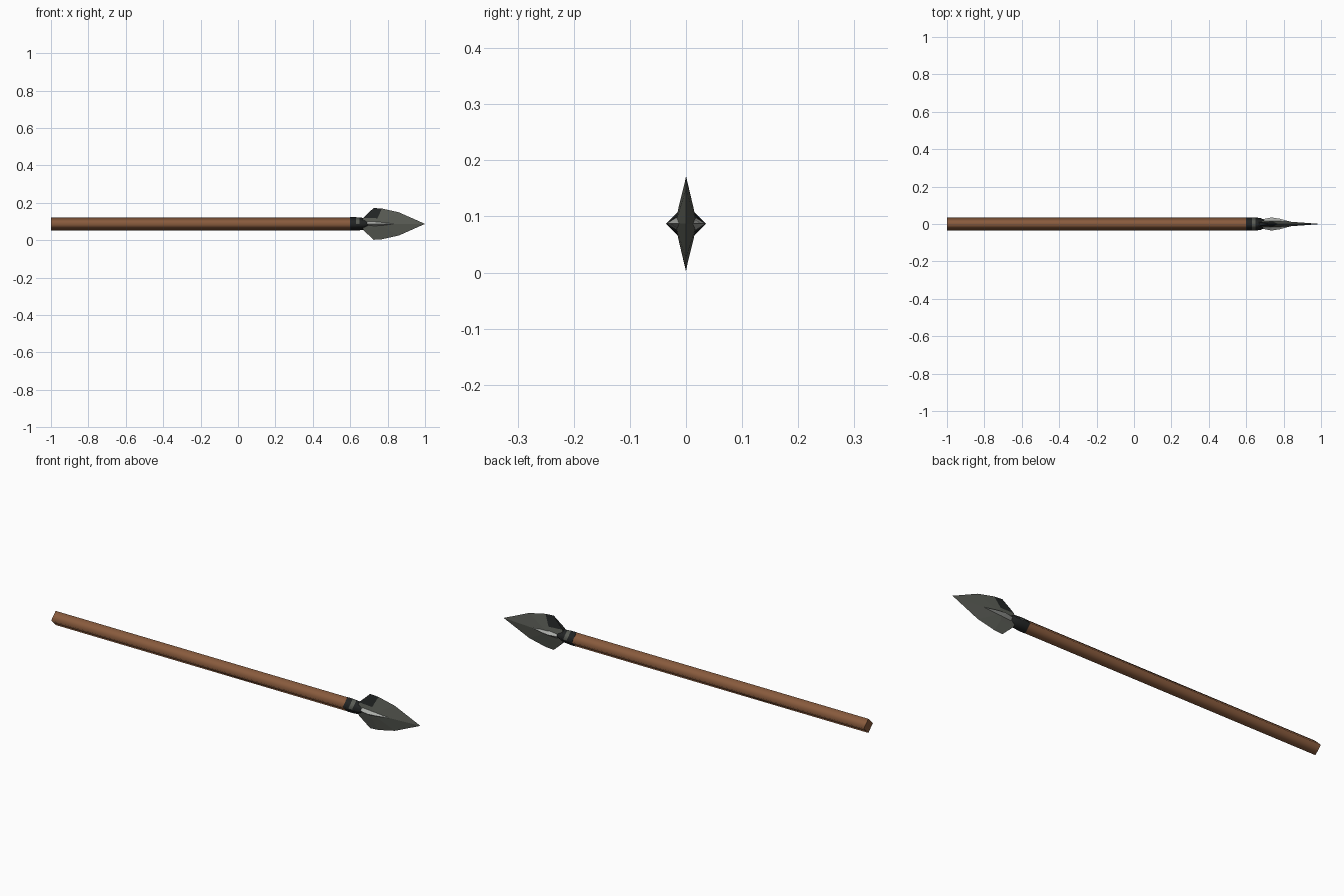
import bpy

if "Cube" in bpy.data.objects:
    bpy.data.objects.remove(bpy.data.objects["Cube"])

ZC = 0.087  # height of the spear's axis


def material(name, rgb):
    m = bpy.data.materials.new(name)
    m.diffuse_color = (*rgb, 1)
    m.use_nodes = True
    m.node_tree.nodes["Principled BSDF"].inputs["Base Color"].default_value = m.diffuse_color
    return m


WOOD = material("brown wood", (0.25, 0.105, 0.047))
STONE = material("grey green stone", (0.10, 0.106, 0.09))
PALE = material("pale stone", (0.40, 0.41, 0.39))
DARK = material("dark binding", (0.016, 0.018, 0.018))


def make(name, verts, faces, mats, smooth=False):
    me = bpy.data.meshes.new(name)
    me.from_pydata([(x, y, z + ZC) for x, y, z in verts], [], [f for f, _ in faces])
    for m in mats:
        me.materials.append(m)
    for p, (f, mi) in zip(me.polygons, faces):
        p.material_index = mi
        p.use_smooth = smooth and len(f) == 4 and p.normal.x ** 2 < 0.8
    ob = bpy.data.objects.new(name, me)
    bpy.context.collection.objects.link(ob)
    return ob


def diamond_rod(name, sections, mats, rule=lambda i, k: 0, smooth=True):
    """Four-sided rod along x; sections are (x, half y, half z)."""
    verts, faces = [], []
    for x, ry, rz in sections:
        verts += [(x, ry, 0), (x, 0, rz), (x, -ry, 0), (x, 0, -rz)]
    n = len(sections)
    for i in range(n - 1):
        for k in range(4):
            a, b = 4 * i + k, 4 * i + (k + 1) % 4
            faces.append(((a, b, b + 4, a + 4), rule(i, k)))
    faces.append(((3, 2, 1, 0), rule(0, 3)))
    e = 4 * (n - 1)
    faces.append(((e, e + 1, e + 2, e + 3), rule(n - 2, 3)))
    return make(name, verts, faces, mats, smooth)


# Wooden shaft
diamond_rod("shaft", [(-1, 0.035, 0.035), (0.6, 0.035, 0.035)], [WOOD])

# Binding: dark, with a grey band showing on the upper faces
diamond_rod("binding",
            [(0.6, 0.036, 0.036), (0.63, 0.036, 0.036), (0.65, 0.035, 0.034),
             (0.675, 0.032, 0.032), (0.70, 0.022, 0.022)],
            [DARK, STONE], lambda i, k: 1 if i == 1 and k < 2 else 0)

# Pale raised spine on both sides of the blade
diamond_rod("blade_spine",
            [(0.67, 0.022, 0.024), (0.735, 0.035, 0.022), (0.78, 0.028, 0.016),
             (0.86, 0.006, 0.002)], [PALE], smooth=False)

# Blade: one quarter, repeated on both sides and both edges
QUARTER = [(0.665, 0.017, 0), (0.745, 0.019, 0), (1.0, 0, 0),       # ridge
           (0.67, 0.010, 0.033), (0.745, 0.013, 0.030),             # mid line
           (0.725, 0, 0.085), (0.77, 0, 0.082), (0.86, 0, 0.062),   # edge
           (0.67, 0, 0.033)]                                        # rear
FACES = [(0, 1, 4, 3), (3, 4, 6, 5), (1, 2, 7), (1, 7, 6, 4), (3, 5, 8)]
verts, faces = [], []
for sy in (1, -1):
    for sz in (1, -1):
        o = len(verts)
        verts += [(x, y * sy, z * sz) for x, y, z in QUARTER]
        for j, f in enumerate(FACES):
            f = [o + v for v in f]
            if sy * sz > 0:
                f.reverse()
            # the rear facet of the upper barb is dark
            faces.append((tuple(f), 1 if sz > 0 and j in (1, 4) else 0))
    # rear closing faces
o = [0, 9, 18, 27]
faces += [((o[0], o[0] + 3, o[0] + 8, o[2] + 8, o[2] + 3, o[2]), 0),
          ((o[2], o[3] + 3, o[3] + 8, o[1] + 8, o[1] + 3, o[0]), 0)]
make("blade", verts, faces, [STONE, DARK])
